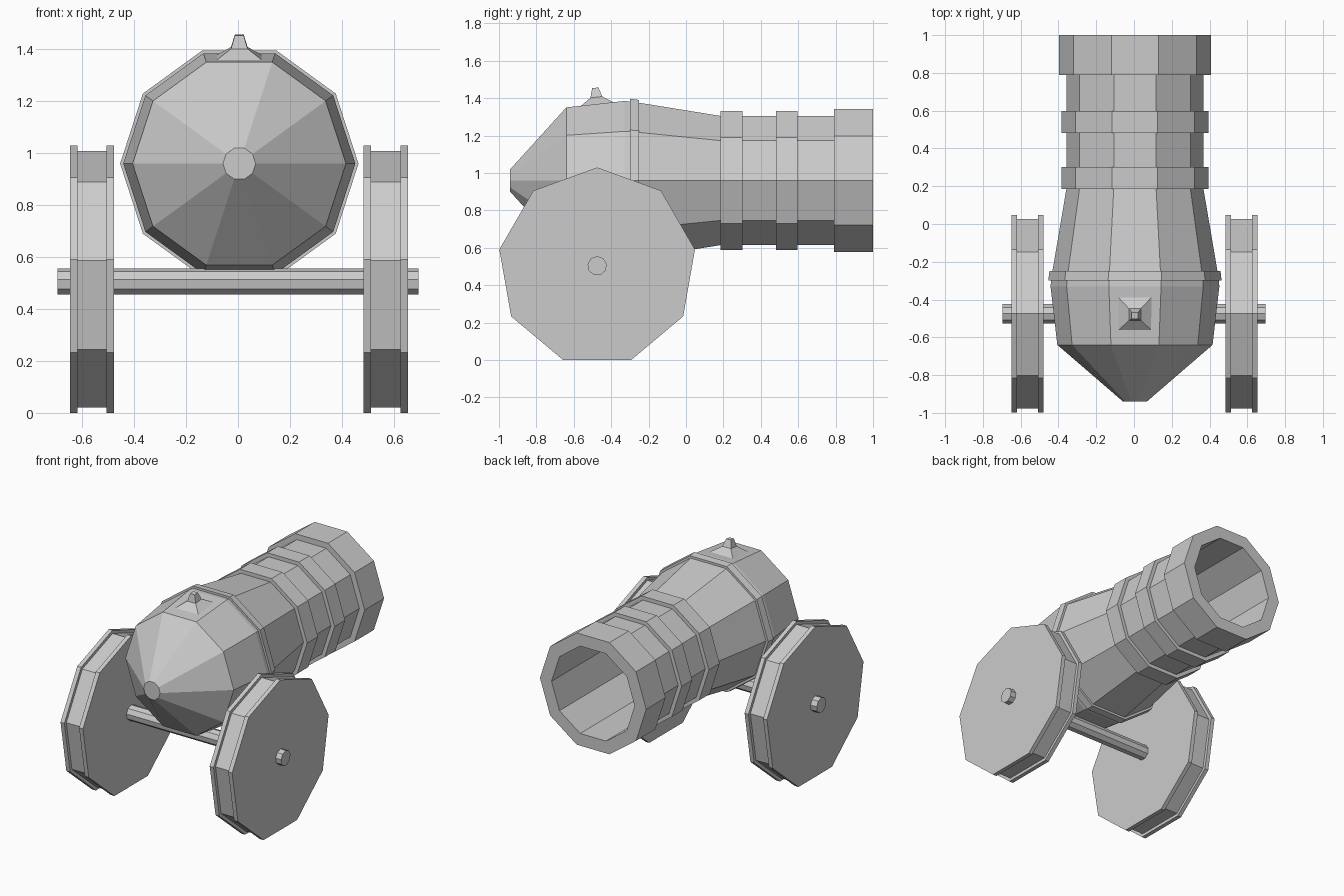
import bpy, bmesh, math
from mathutils import Matrix

if "Cube" in bpy.data.objects:
    bpy.data.objects.remove(bpy.data.objects["Cube"])


def lathe(name, profile, sides, matrix, phase=0.0):
    """Revolve (position, radius) points around local z, with flat end caps."""
    bm = bmesh.new()
    rings = []
    for h, r in profile:
        rings.append([bm.verts.new((r * math.cos(phase + 2 * math.pi * i / sides),
                                    r * math.sin(phase + 2 * math.pi * i / sides), h))
                      for i in range(sides)])
    for a, b in zip(rings, rings[1:]):
        for i in range(sides):
            j = (i + 1) % sides
            bm.faces.new((a[i], a[j], b[j], b[i]))
    bm.faces.new(rings[0][::-1])
    bm.faces.new(rings[-1])
    bmesh.ops.recalc_face_normals(bm, faces=bm.faces)
    mesh = bpy.data.meshes.new(name)
    bm.to_mesh(mesh)
    bm.free()
    obj = bpy.data.objects.new(name, mesh)
    obj.matrix_world = matrix
    bpy.context.collection.objects.link(obj)
    return obj


# Local z -> world +y for the barrel, local z -> world +x for wheels and axle
ALONG_Y = Matrix.Rotation(-math.pi / 2, 4, 'X')
ALONG_X = Matrix.Rotation(math.pi / 2, 4, 'Y')
CX = 0.005
WHEEL_Y, WHEEL_Z = -0.475, 0.499

# Barrel: breech, belly band, two rings, muzzle and hollow bore
barrel_profile = [
    (-0.94, 0.063), (-0.64, 0.411), (-0.33, 0.447), (-0.30, 0.444),
    (-0.30, 0.459), (-0.25, 0.453), (-0.25, 0.437), (0.185, 0.363),
    (0.185, 0.39), (0.302, 0.39), (0.302, 0.363), (0.482, 0.363),
    (0.482, 0.39), (0.597, 0.39), (0.597, 0.363), (0.79, 0.363),
    (0.79, 0.403), (1.0, 0.403), (1.0, 0.315), (0.0, 0.315),
]
lathe("barrel", barrel_profile, 10, Matrix.Translation((CX, 0, 0.96)) @ ALONG_Y)

# Fuse: square flared spike tilted with the breech surface
s = math.sqrt(2)
lathe("fuse", [(-0.02, 0.09 * s), (0.0, 0.088 * s), (0.038, 0.032 * s), (0.088, 0.017 * s)], 4,
      Matrix.Translation((CX, -0.475, 1.368)) @ Matrix.Rotation(math.radians(6.4), 4, 'X'),
      math.pi / 4)

# Wheels: nine-sided drums with a shallow groove between two flanges
wheel_profile = [(-0.085, 0.531), (-0.056, 0.531), (-0.056, 0.509),
                 (0.056, 0.509), (0.056, 0.531), (0.085, 0.531)]
for side, label in ((-1, "left"), (1, "right")):
    lathe(f"wheel_{label}", wheel_profile, 9,
          Matrix.Translation((CX - 0.002 + side * 0.566, WHEEL_Y, WHEEL_Z)) @ ALONG_X, math.pi)

# Axle
lathe("axle", [(-0.695, 0.052), (0.695, 0.052)], 9,
      Matrix.Translation((0, WHEEL_Y, 0.504)) @ ALONG_X, math.pi)
